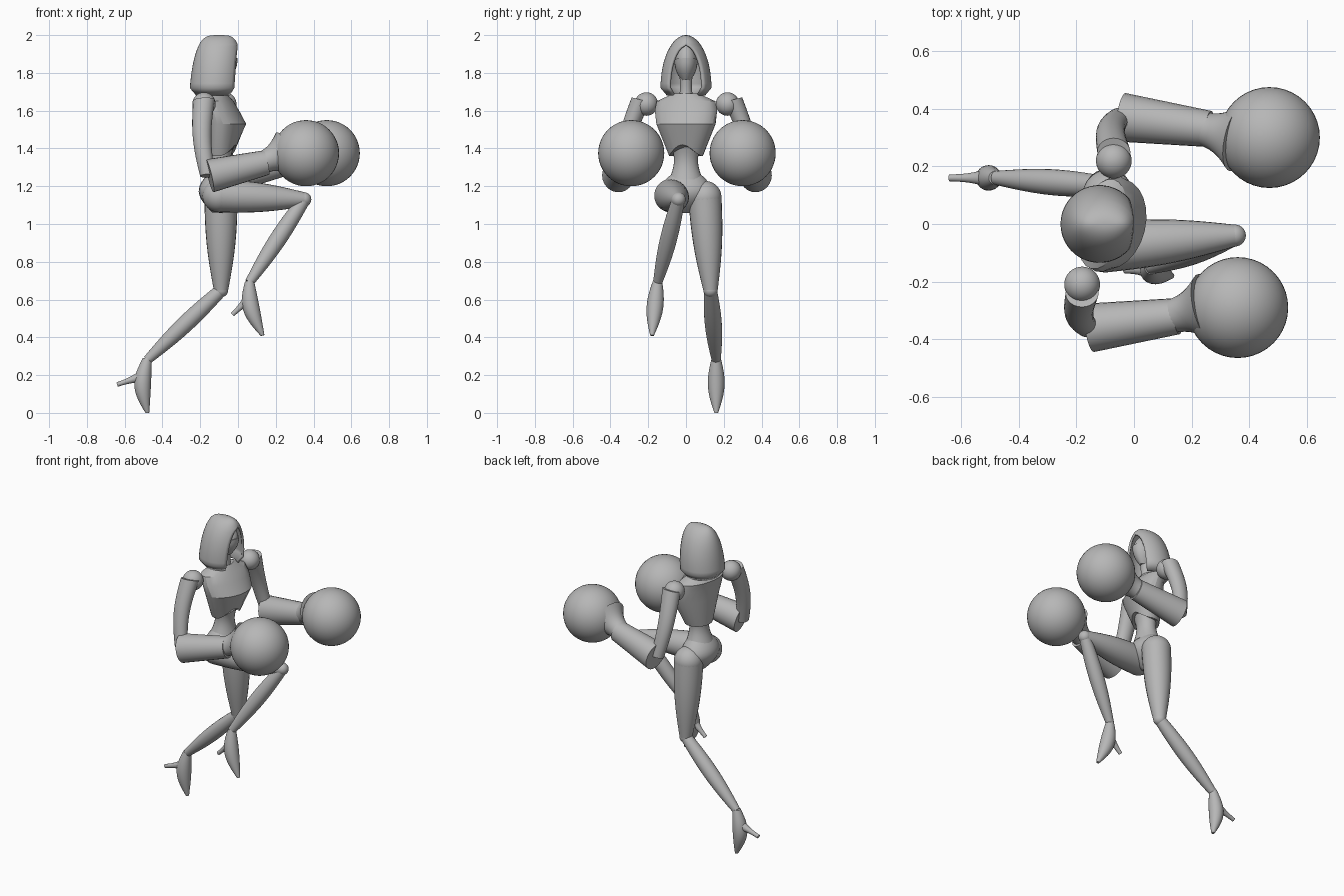
import bpy, bmesh, math
from mathutils import Vector

cube = bpy.data.objects.get("Cube")
if cube:
    bpy.data.objects.remove(cube)

grey = bpy.data.materials.new("plain_grey")
grey.use_nodes = True
shade = (0.47, 0.47, 0.47, 1)
grey.diffuse_color = shade
grey.node_tree.nodes["Principled BSDF"].inputs["Base Color"].default_value = shade

FORWARD, LATERAL, UP = Vector((1, 0, 0)), Vector((0, 1, 0)), Vector((0, 0, 1))


def finish(name, bm, angle=40):
    bmesh.ops.recalc_face_normals(bm, faces=bm.faces)
    mesh = bpy.data.meshes.new(name)
    bm.to_mesh(mesh)
    bm.free()
    mesh.materials.append(grey)
    part = bpy.data.objects.new(name, mesh)
    bpy.context.collection.objects.link(part)
    bpy.ops.object.select_all(action='DESELECT')
    part.select_set(True)
    bpy.context.view_layer.objects.active = part
    bpy.ops.object.shade_smooth_by_angle(angle=math.radians(angle))
    return part


def bridge(bm, rings, closed):
    for lower, upper in zip(rings, rings[1:]):
        size = len(lower)
        for k in range(size if closed else size - 1):
            after = (k + 1) % size
            bm.faces.new((lower[k], lower[after], upper[after], upper[k]))


def loft(name, sections, axis, side=LATERAL, notch=0, angle=40):
    """Skin oval sections (centre, depth, half width) that all face along axis."""
    side = (side - axis * side.dot(axis)).normalized()
    front = side.cross(axis)
    bm = bmesh.new()
    rings = []
    segments = 24
    for index, (centre, depth, width) in enumerate(sections):
        ring = []
        for k in range(segments):
            turn = math.tau * k / segments
            point = centre + front * depth * math.cos(turn) + side * width * math.sin(turn)
            if index == 0:
                point += axis * notch * max(0, math.cos(turn)) ** 3
            ring.append(bm.verts.new(point))
        rings.append(ring)
    bridge(bm, rings, closed=True)
    bm.faces.new(rings[0])
    bm.faces.new(rings[-1])
    return finish(name, bm, angle)


def limb(name, start, end, thick, thin, bulge=0.0, depth=1.0, bow=Vector()):
    """Tapered tube from start to end that swells and bows towards its middle."""
    start, end = Vector(start), Vector(end)
    sections = []
    steps = 12
    for k in range(steps + 1):
        t = k / steps
        swell = math.sin(math.pi * t)
        radius = thick + (thin - thick) * t + bulge * swell
        sections.append((start.lerp(end, t) + bow * swell, radius * depth, radius))
    return loft(name, sections, (end - start).normalized())


def ball(name, centre, radius, stretch=(1, 1, 1)):
    bm = bmesh.new()
    bmesh.ops.create_uvsphere(bm, u_segments=40, v_segments=24, radius=radius)
    bmesh.ops.scale(bm, verts=bm.verts, vec=stretch)
    bmesh.ops.translate(bm, verts=bm.verts, vec=centre)
    return finish(name, bm)


def build_hood():
    """Half-ellipsoid shell whose front opening narrows to a peak."""
    bm = bmesh.new()
    rings = []
    rows, columns = 18, 32
    for row in range(rows + 1):
        rise = math.sin(math.pi / 2 * row / rows)
        slope = max(math.sqrt(1 - rise * rise), 0.001)
        width = 0.135 * slope
        depth = 0.135 * math.sqrt(slope)
        opening = 0.09 * math.sqrt(max(0, 1 - (rise / 0.8) ** 2))
        gap = math.asin(min(1, opening / width))
        middle = UP * (1.72 + 0.28 * rise) - FORWARD * (0.12 - 0.02 * rise)
        ring = []
        for column in range(columns + 1):
            turn = gap + (math.tau - 2 * gap) * column / columns
            ring.append(middle + FORWARD * depth * math.cos(turn) + LATERAL * width * math.sin(turn))
        if row == 0:
            # Tucked hem below the widest row
            centre = middle - UP * 0.04
            rings.append([centre + (p - middle) * 0.75 for p in ring])
        rings.append(ring)
    bridge(bm, [[bm.verts.new(p) for p in ring] for ring in rings], closed=False)
    bmesh.ops.remove_doubles(bm, verts=bm.verts, dist=0.0005)
    hood = finish("hood", bm, 60)
    shell = hood.modifiers.new("thickness", 'SOLIDIFY')
    shell.thickness = 0.014
    shell.offset = -1


def build_arm(label, shoulder, outward):
    """Arm bent forward, ending in a round glove; outward is the sign of y."""
    shoulder = Vector(shoulder)
    away = LATERAL * outward
    elbow = shoulder + away * 0.15 - UP * 0.38
    glove = shoulder + FORWARD * 0.54 + away * 0.08 - UP * 0.26
    wrist = glove - FORWARD * 0.21 + away * 0.03 - UP * 0.05
    ball(label + "_shoulder", shoulder, 0.062)
    limb(label + "_upper_arm", shoulder + away * 0.03 + UP * 0.02, elbow + FORWARD * 0.02,
         0.05, 0.035, depth=1.15, bow=away * 0.015 - FORWARD * 0.02)
    limb(label + "_forearm", elbow + FORWARD * 0.03, wrist, 0.085, 0.063, depth=1.05)
    limb(label + "_glove_cuff", wrist - FORWARD * 0.02, glove - FORWARD * 0.11,
         0.058, 0.12, bulge=-0.015)
    ball(label + "_glove", glove, 0.175)


def build_leg(label, hip, knee, ankle, toe, heel):
    """Leg through its joints, with a pointed high-heeled foot."""
    hip, ankle, toe, heel = map(Vector, (hip, ankle, toe, heel))
    ball(label + "_hip", hip, 0.088)
    limb(label + "_thigh", hip, knee, 0.088, 0.038, bulge=0.013)
    ball(label + "_knee", knee, 0.038)
    limb(label + "_shin", knee, ankle, 0.034, 0.024, bulge=0.016)
    limb(label + "_foot", ankle + UP * 0.01, toe, 0.024, 0.01, bulge=0.027,
         bow=FORWARD * -0.025)
    limb(label + "_heel", ankle.lerp(toe, 0.3) - FORWARD * 0.02, heel, 0.034, 0.012, bulge=-0.006)


# Head
build_hood()
ball("head", (-0.095, 0, 1.86), 0.1, stretch=(0.88, 0.6, 1))
limb("face_mask", (-0.09, 0, 1.87), (-0.08, 0, 1.76), 0.063, 0.022, bulge=0.01, depth=1.4)
limb("neck", (-0.1, 0, 1.62), (-0.09, 0, 1.79), 0.05, 0.035, bulge=-0.01)

# Torso: the chest is turned a little and folds along the bust line
chest_rows = [(1.36, -0.09, 0.08, 0.09), (1.53, -0.07, 0.11, 0.16), (1.6, -0.09, 0.09, 0.17),
              (1.65, -0.11, 0.08, 0.16), (1.69, -0.11, 0.05, 0.07)]
loft("chest", [(UP * z + FORWARD * x, depth, width) for z, x, depth, width in chest_rows],
     UP, side=Vector((1, 4, 0)), notch=0.06, angle=24)
limb("waist", (-0.09, 0, 1.43), (-0.1, 0, 1.24), 0.085, 0.088, bulge=-0.023, depth=0.88)
limb("pelvis", (-0.1, 0, 1.27), (-0.11, 0, 1.06), 0.07, 0.035, bulge=0.085, depth=0.75)

# Limbs
build_arm("near", (-0.18, -0.21, 1.635), -1)
build_arm("far", (-0.07, 0.22, 1.635), 1)
build_leg("raised", hip=(-0.1, -0.08, 1.15), knee=(0.35, -0.04, 1.13), ankle=(0.06, -0.15, 0.69),
          toe=(0.13, -0.18, 0.41), heel=(-0.03, -0.16, 0.52))
build_leg("trailing", hip=(-0.09, 0.1, 1.14), knee=(-0.09, 0.13, 0.65), ankle=(-0.48, 0.16, 0.28),
          toe=(-0.48, 0.16, 0), heel=(-0.64, 0.16, 0.15))
